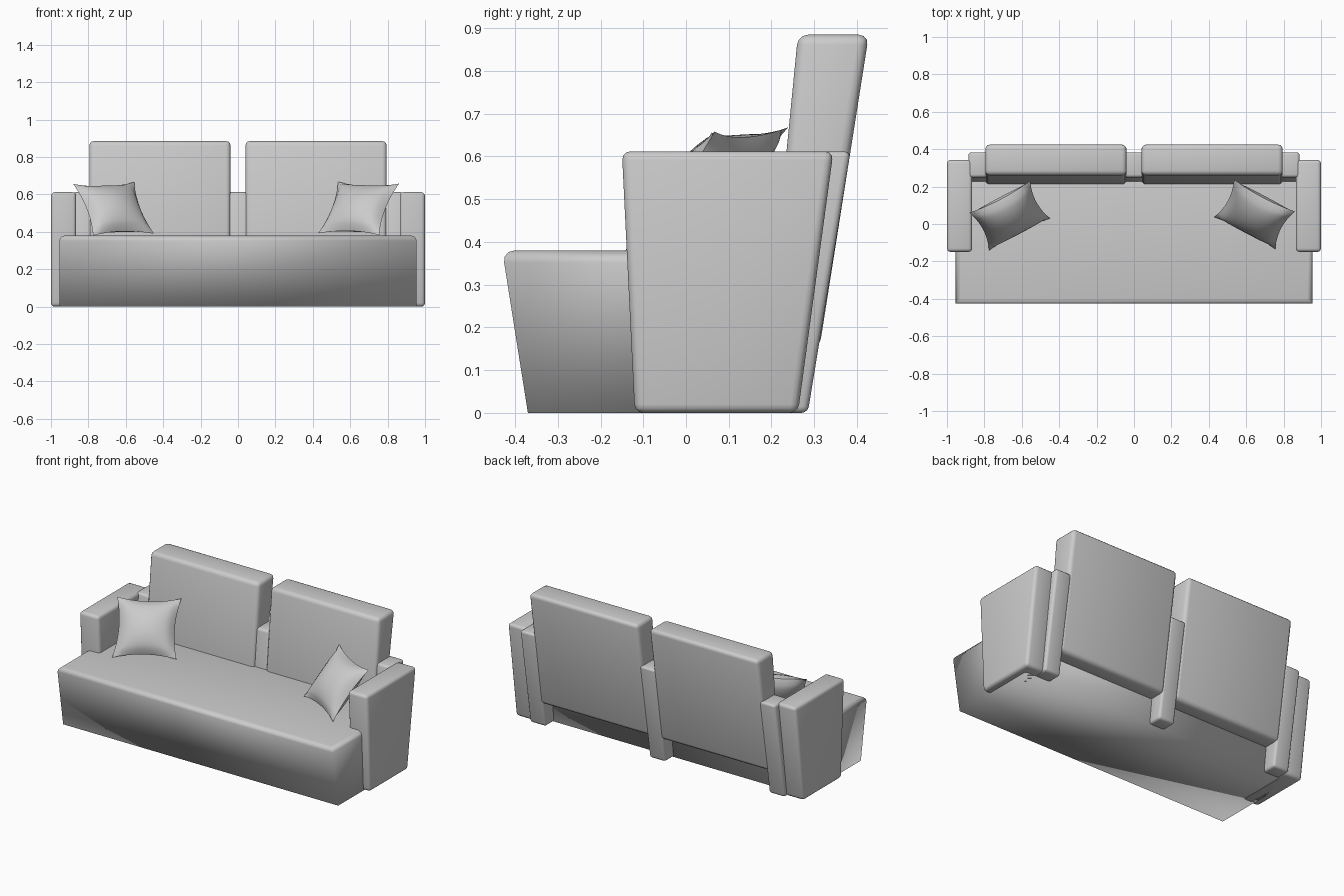
import bpy, bmesh
from mathutils import Vector, Matrix

cube = bpy.data.objects.get("Cube")
if cube:
    bpy.data.objects.remove(cube, do_unlink=True)

fabric = bpy.data.materials.new("grey_fabric")
fabric.use_nodes = True
grey = (0.6, 0.6, 0.6, 1)
fabric.diffuse_color = grey
fabric.node_tree.nodes["Principled BSDF"].inputs["Base Color"].default_value = grey


def finish(bm, name):
    bmesh.ops.recalc_face_normals(bm, faces=bm.faces)
    for f in bm.faces:
        f.smooth = True
    mesh = bpy.data.meshes.new(name)
    bm.to_mesh(mesh)
    bm.free()
    mesh.materials.append(fabric)
    obj = bpy.data.objects.new(name, mesh)
    bpy.context.collection.objects.link(obj)
    return obj


def block(name, x0, x1, profile, bevel, rounded=lambda e: True):
    """Extrude a (y, z) side profile across x and round the chosen edges."""
    bm = bmesh.new()
    face = bm.faces.new([bm.verts.new((x0, y, z)) for y, z in profile])
    ext = bmesh.ops.extrude_face_region(bm, geom=[face])["geom"]
    moved = [v for v in ext if isinstance(v, bmesh.types.BMVert)]
    bmesh.ops.translate(bm, verts=moved, vec=(x1 - x0, 0, 0))
    edges = [e for e in bm.edges if rounded(e)]
    bmesh.ops.bevel(bm, geom=edges, offset=bevel, segments=3,
                    profile=0.5, affect='EDGES')
    return finish(bm, name)


def soften(obj):
    bpy.ops.object.select_all(action='DESELECT')
    obj.select_set(True)
    bpy.context.view_layer.objects.active = obj
    bpy.ops.object.shade_smooth_by_angle(angle=0.7)


def pillow(name, centre, across, up, n=14):
    """Plump square cushion with pulled-in sides and pointed corners."""
    u, v = Vector(across), Vector(up)
    w = u.cross(v).normalized()
    bm = bmesh.new()
    bmesh.ops.create_grid(bm, x_segments=n, y_segments=n, size=1)
    bmesh.ops.duplicate(bm, geom=bm.verts[:] + bm.edges[:] + bm.faces[:])
    half = len(bm.verts) // 2
    bm.verts.ensure_lookup_table()
    for i, vert in enumerate(bm.verts):
        a, b = vert.co.x, vert.co.y
        puff = 0.075 * (max(0, 1 - a * a) * max(0, 1 - b * b)) ** 0.6
        side = 1 if i < half else -1
        vert.co = (Vector(centre) + u * a * (1 - 0.13 * (1 - b * b))
                   + v * b * (1 - 0.13 * (1 - a * a)) + w * puff * side)
    bmesh.ops.remove_doubles(bm, verts=bm.verts, dist=0.0005)
    soften(finish(bm, name))


# Seat base: leaning front, rounded along the top only
block("seat", -0.955, 0.955,
      [(-0.37, 0), (-0.43, 0.38), (0.25, 0.38), (0.2, 0)], 0.028,
      lambda e: all(v.co.z > 0.3 for v in e.verts))

# Arms, back cushions and outer posts on both sides
arm = [(-0.12, 0), (-0.15, 0.612), (0.345, 0.612), (0.262, 0)]
cushion = [(0.19, 0.15), (0.262, 0.885), (0.428, 0.885), (0.312, 0.15)]
post = [(0.19, 0), (0.25, 0.612), (0.385, 0.612), (0.285, 0)]
for side, s in (("left", 1), ("right", -1)):
    soften(block(side + "_arm", s * 0.865, s * 1.0, arm, 0.02))
    soften(block(side + "_back_cushion", s * 0.04, s * 0.795, cushion, 0.024))
    soften(block(side + "_back_post", s * 0.775, s * 0.885, post, 0.015))
soften(block("middle_back_post", -0.055, 0.055, post, 0.015))

# Throw pillows leaning into the corners
pillow("right_pillow", (-0.665, 0.045, 0.523), (0.163, 0.086, 0.005), (-0.053, 0.101, 0.138))
pillow("left_pillow", (0.645, 0.052, 0.525), (0.163, -0.086, -0.005), (0.053, 0.101, 0.138))
